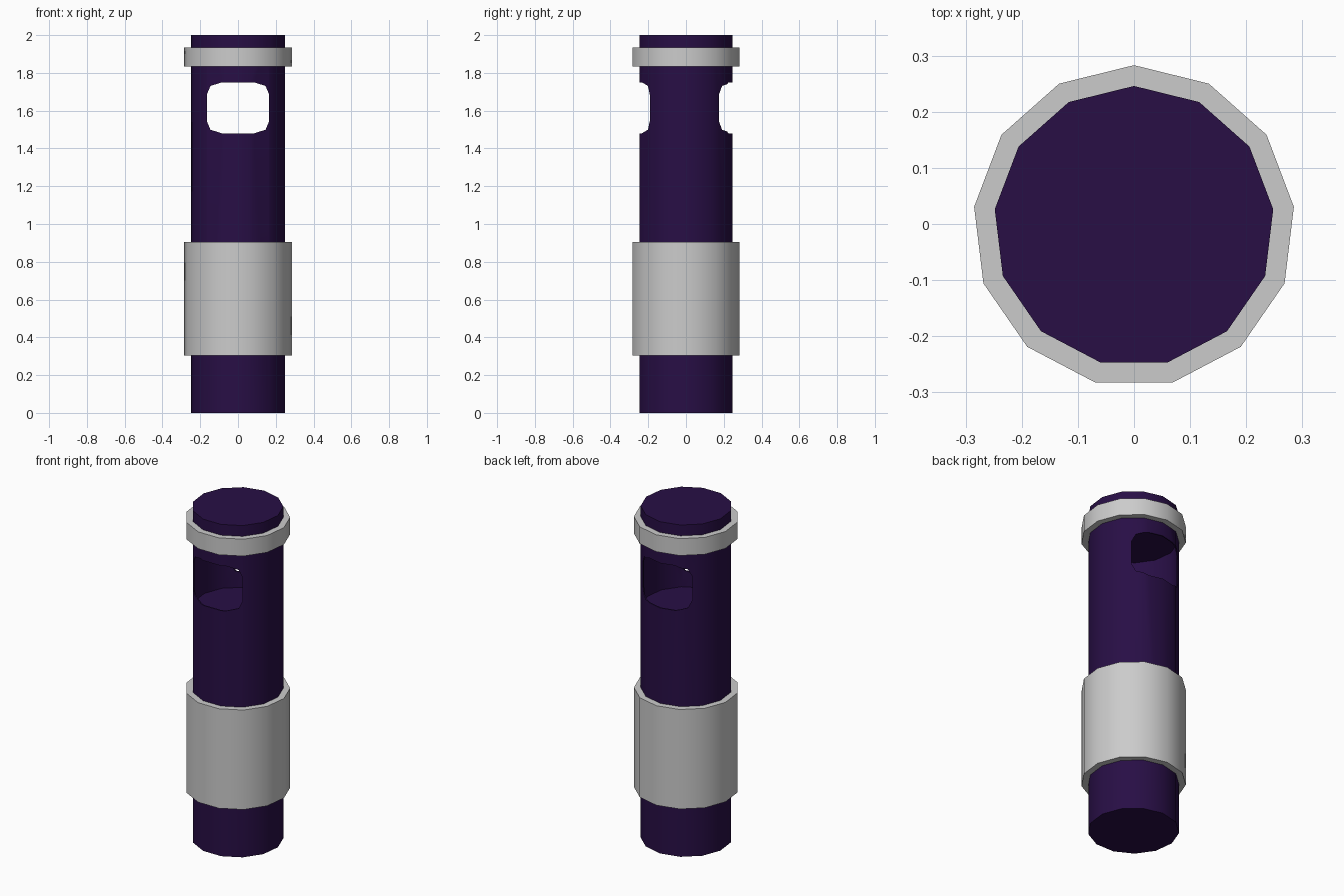
import bpy, bmesh
from math import sin, cos, pi, radians

if "Cube" in bpy.data.objects:
    bpy.data.objects.remove(bpy.data.objects["Cube"])

SIDES = 13
CY = -0.004  # odd-sided section: shift so the bounds are centred


def ring_points(radius):
    return [(radius * sin(2 * pi * i / SIDES), CY + radius * cos(2 * pi * i / SIDES))
            for i in range(SIDES)]


def make_object(name, bm):
    bmesh.ops.recalc_face_normals(bm, faces=bm.faces)
    mesh = bpy.data.meshes.new(name)
    bm.to_mesh(mesh)
    bm.free()
    obj = bpy.data.objects.new(name, mesh)
    bpy.context.collection.objects.link(obj)
    return obj


def prism(name, points, offset):
    """Closed prism from a planar outline moved along an offset."""
    bm = bmesh.new()
    face = bm.faces.new([bm.verts.new(p) for p in points])
    new = bmesh.ops.extrude_face_region(bm, geom=[face], use_keep_orig=True)["geom"]
    bmesh.ops.translate(bm, vec=offset,
                        verts=[g for g in new if isinstance(g, bmesh.types.BMVert)])
    return make_object(name, bm)


def collar(name, inner, outer, z0, z1):
    """Ring with flat ends around the body."""
    bm = bmesh.new()
    loops = [[bm.verts.new((x, y, z)) for x, y in ring_points(r)]
             for r, z in ((inner, z0), (outer, z0), (outer, z1), (inner, z1))]
    for k in range(4):
        a, b = loops[k], loops[(k + 1) % 4]
        for i in range(SIDES):
            j = (i + 1) % SIDES
            bm.faces.new((a[i], a[j], b[j], b[i]))
    return make_object(name, bm)


def subtract(target, cutter):
    cutter.hide_render = True
    mod = target.modifiers.new("cut", 'BOOLEAN')
    mod.operation = 'DIFFERENCE'
    mod.solver = 'EXACT'
    mod.object = cutter
    bpy.context.view_layer.objects.active = target
    bpy.ops.object.modifier_apply(modifier=mod.name)
    bpy.data.objects.remove(cutter)


def shade(obj):
    bpy.ops.object.select_all(action='DESELECT')
    obj.select_set(True)
    bpy.context.view_layer.objects.active = obj
    bpy.ops.object.shade_smooth_by_angle(angle=radians(30))


# Main body
body = prism("body", [(x, y, 0) for x, y in ring_points(0.25)], (0, 0, 2))

# Thin-walled chamber behind the windows
subtract(body, prism("chamber_cutter",
                     [(x, y, 1.40) for x, y in ring_points(0.243)], (0, 0, 0.43)))

# Rounded windows in the front and back walls
corner = [(0.165, 0.07), (0.146, 0.116), (0.085, 0.135)]
outline = []
for sx, sz in ((1, 1), (-1, 1), (-1, -1), (1, -1)):
    pts = corner if sx * sz > 0 else corner[::-1]
    outline += [(sx * x, -0.5, 1.615 + sz * z) for x, z in pts]
subtract(body, prism("window_cutter", outline, (0, 1, 0)))

purple = bpy.data.materials.new("dark_purple")
purple.diffuse_color = (0.021, 0.0045, 0.06, 1)
purple.use_nodes = True
purple.node_tree.nodes["Principled BSDF"].inputs["Base Color"].default_value = purple.diffuse_color
body.data.materials.clear()
body.data.materials.append(purple)

# Grip sleeve and top collar
grip = collar("grip_sleeve", 0.25, 0.287, 0.305, 0.905)
top = collar("top_collar", 0.25, 0.287, 1.833, 1.935)

for obj in (body, grip, top):
    shade(obj)
